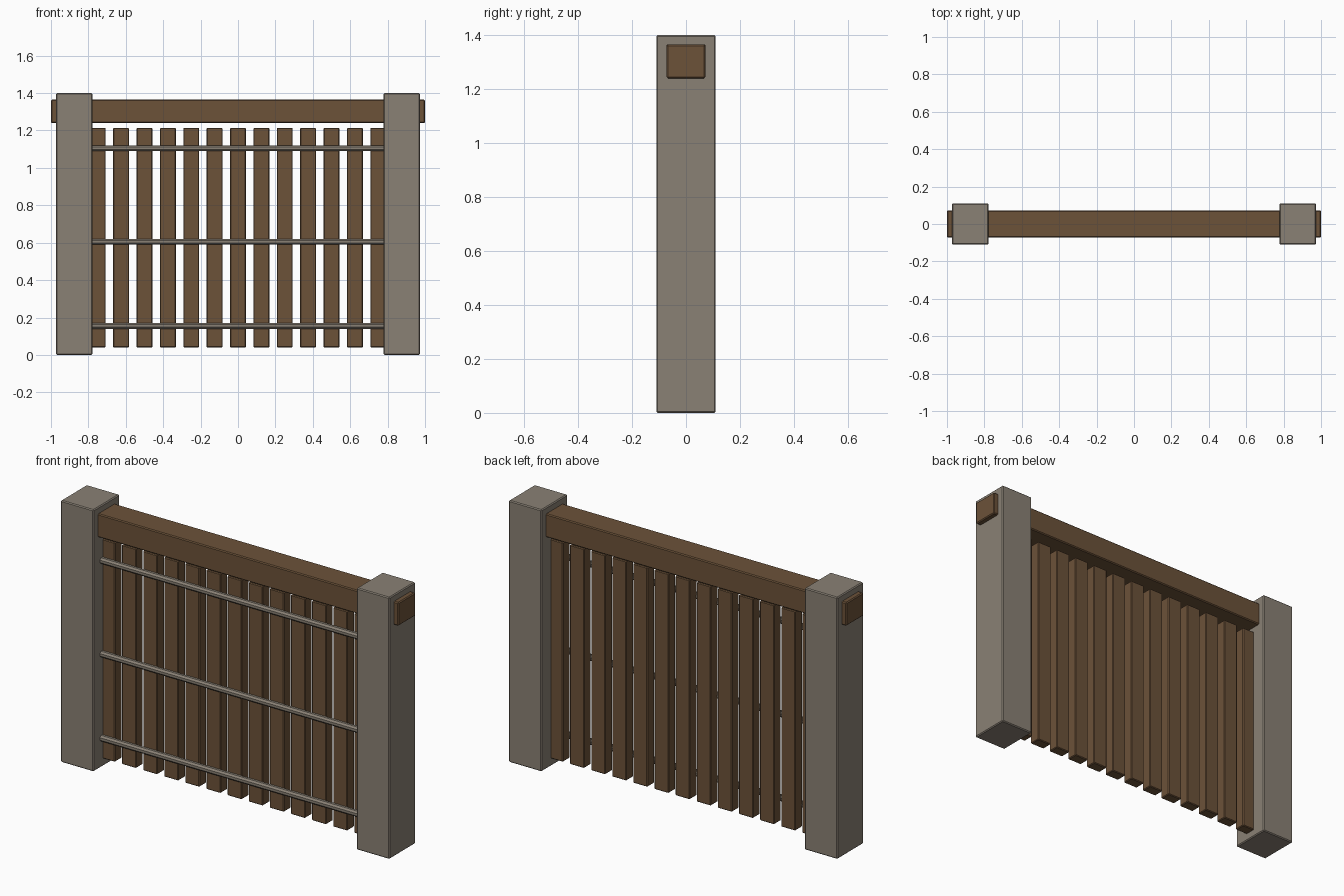
import bpy, bmesh, math
from mathutils import Matrix

if "Cube" in bpy.data.objects:
    bpy.data.objects.remove(bpy.data.objects["Cube"])


def material(name, rgb):
    m = bpy.data.materials.new(name)
    lin = [((c / 255 + 0.055) / 1.055) ** 2.4 for c in rgb]
    m.diffuse_color = (*lin, 1)
    m.use_nodes = True
    m.node_tree.nodes["Principled BSDF"].inputs["Base Color"].default_value = m.diffuse_color
    return m


stone = material("grey_stone", (138, 129, 117))
wood = material("brown_wood", (108, 82, 57))


def finish(bm, name, mat):
    mesh = bpy.data.meshes.new(name)
    bm.to_mesh(mesh)
    bm.free()
    mesh.materials.append(mat)
    ob = bpy.data.objects.new(name, mesh)
    bpy.context.collection.objects.link(ob)
    return ob


def box(name, x, y, z, mat, bevel):
    """Box from (min, max) ranges with a small chamfer."""
    bm = bmesh.new()
    size = [r[1] - r[0] for r in (x, y, z)]
    mid = [(r[0] + r[1]) / 2 for r in (x, y, z)]
    bmesh.ops.create_cube(bm, size=1, matrix=Matrix.Translation(mid) @ Matrix.Diagonal((*size, 1)))
    bmesh.ops.bevel(bm, geom=bm.edges[:], offset=bevel, segments=1, affect='EDGES')
    return finish(bm, name, mat)


def rod(name, y, z, length, radius, mat):
    """Eight-sided bar along x."""
    bm = bmesh.new()
    turn = Matrix.Rotation(math.pi / 2, 4, 'Y') @ Matrix.Rotation(math.pi / 8, 4, 'Z')
    bmesh.ops.create_cone(bm, cap_ends=True, segments=8, radius1=radius, radius2=radius,
                          depth=length, matrix=Matrix.Translation((0, y, z)) @ turn)
    return finish(bm, name, mat)


# stone posts
for side, s in (("left", -1), ("right", 1)):
    box(side + "_post", sorted((s * 0.778, s * 0.973)), (-0.11, 0.11), (0, 1.4), stone, 0.005)

# top beam, passing through both posts
box("top_beam", (-1, 1), (-0.072, 0.072), (1.24, 1.365), wood, 0.005)

# upright slats
for i in range(13):
    x = -0.75 + i * 0.125
    box(f"slat_{i + 1}", (x - 0.0425, x + 0.0425), (-0.03, 0.03), (0.04, 1.214), wood, 0.004)

# front cross bars
for i, z in enumerate((0.155, 0.605, 1.105)):
    rod(f"cross_bar_{i + 1}", -0.04, z, 1.6, 0.0168, stone)
